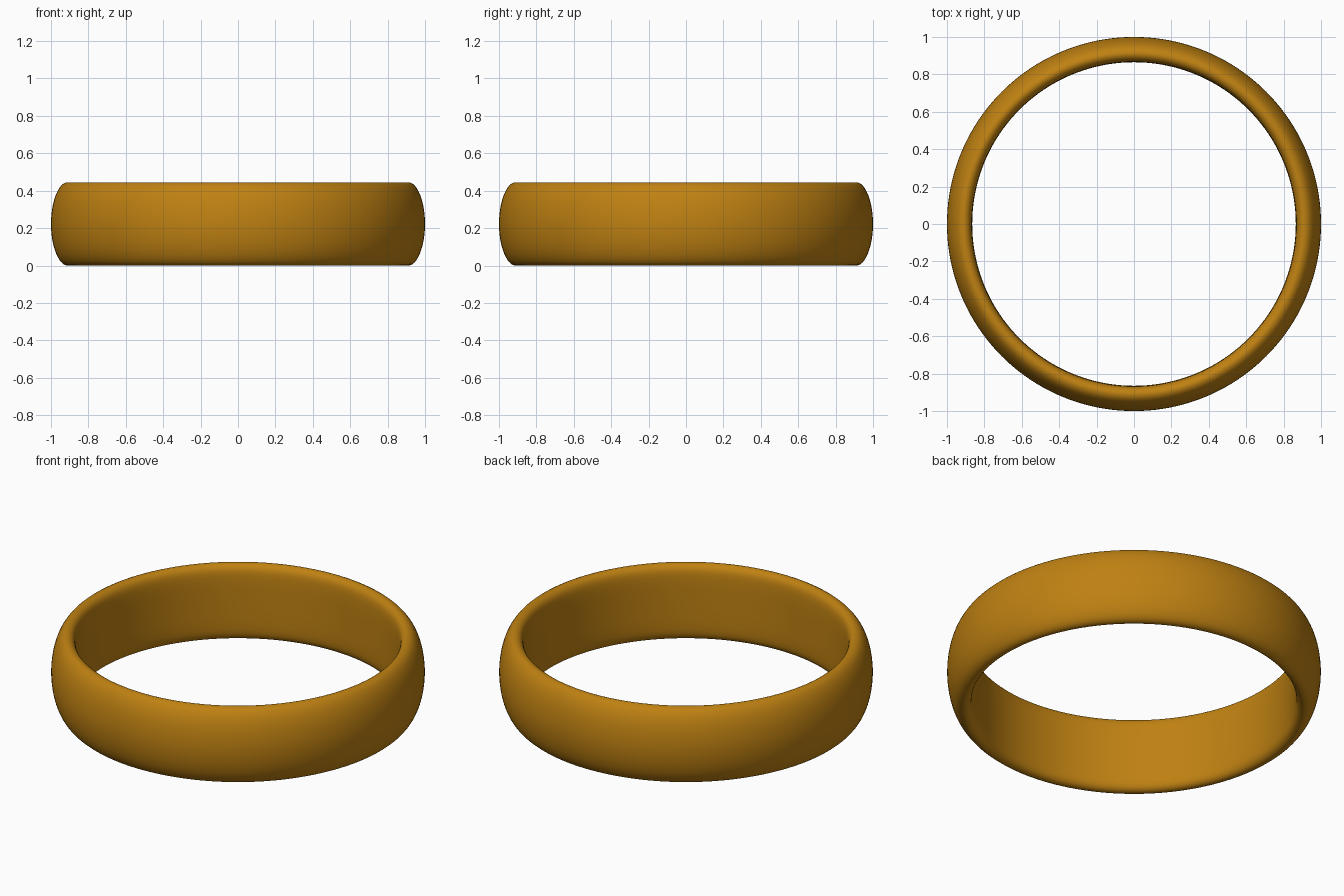
import bpy, bmesh, math
from mathutils import Vector

if "Cube" in bpy.data.objects:
    bpy.data.objects.remove(bpy.data.objects["Cube"])

HEIGHT = 0.445
SEGMENTS = 160

# Upper half of the cross-section (radius, height above the mid plane), outside to inside
half = [(1.0, 0.0), (0.9975, 0.05), (0.989, 0.105), (0.974, 0.155), (0.955, 0.192),
        (0.935, 0.214), (0.912, HEIGHT / 2), (0.893, 0.217), (0.879, 0.203),
        (0.870, 0.178), (0.866, 0.13), (0.865, 0.06), (0.865, 0.0)]
loop = half + [(r, -h) for r, h in reversed(half[1:-1])]


def smooth_loop(points, steps):
    """Closed Catmull-Rom curve through the points."""
    pts, out = [Vector(p) for p in points], []
    n = len(pts)
    for i in range(n):
        a, b, c, d = (pts[(i + k) % n] for k in (-1, 0, 1, 2))
        for s in range(steps):
            t = s / steps
            out.append(0.5 * (2 * b + (c - a) * t + (2 * a - 5 * b + 4 * c - d) * t ** 2
                              + (3 * b - a - 3 * c + d) * t ** 3))
    return out


# Ring band: cross-section spun round the z axis
bm = bmesh.new()
verts = [bm.verts.new((p.x, 0, p.y + HEIGHT / 2)) for p in smooth_loop(loop, 2)]
edges = [bm.edges.new((verts[i - 1], verts[i])) for i in range(len(verts))]
bmesh.ops.spin(bm, geom=verts + edges, axis=(0, 0, 1), cent=(0, 0, 0),
               angle=math.tau, steps=SEGMENTS)
bmesh.ops.remove_doubles(bm, verts=bm.verts, dist=1e-5)
bmesh.ops.recalc_face_normals(bm, faces=bm.faces)
for f in bm.faces:
    f.smooth = True
mesh = bpy.data.meshes.new("ring_band")
bm.to_mesh(mesh)
bm.free()
band = bpy.data.objects.new("ring_band", mesh)
bpy.context.collection.objects.link(band)

# Gold colour
gold = bpy.data.materials.new("gold")
gold.diffuse_color = (0.52, 0.22, 0.006, 1)
gold.use_nodes = True
gold.node_tree.nodes["Principled BSDF"].inputs["Base Color"].default_value = gold.diffuse_color
mesh.materials.append(gold)
